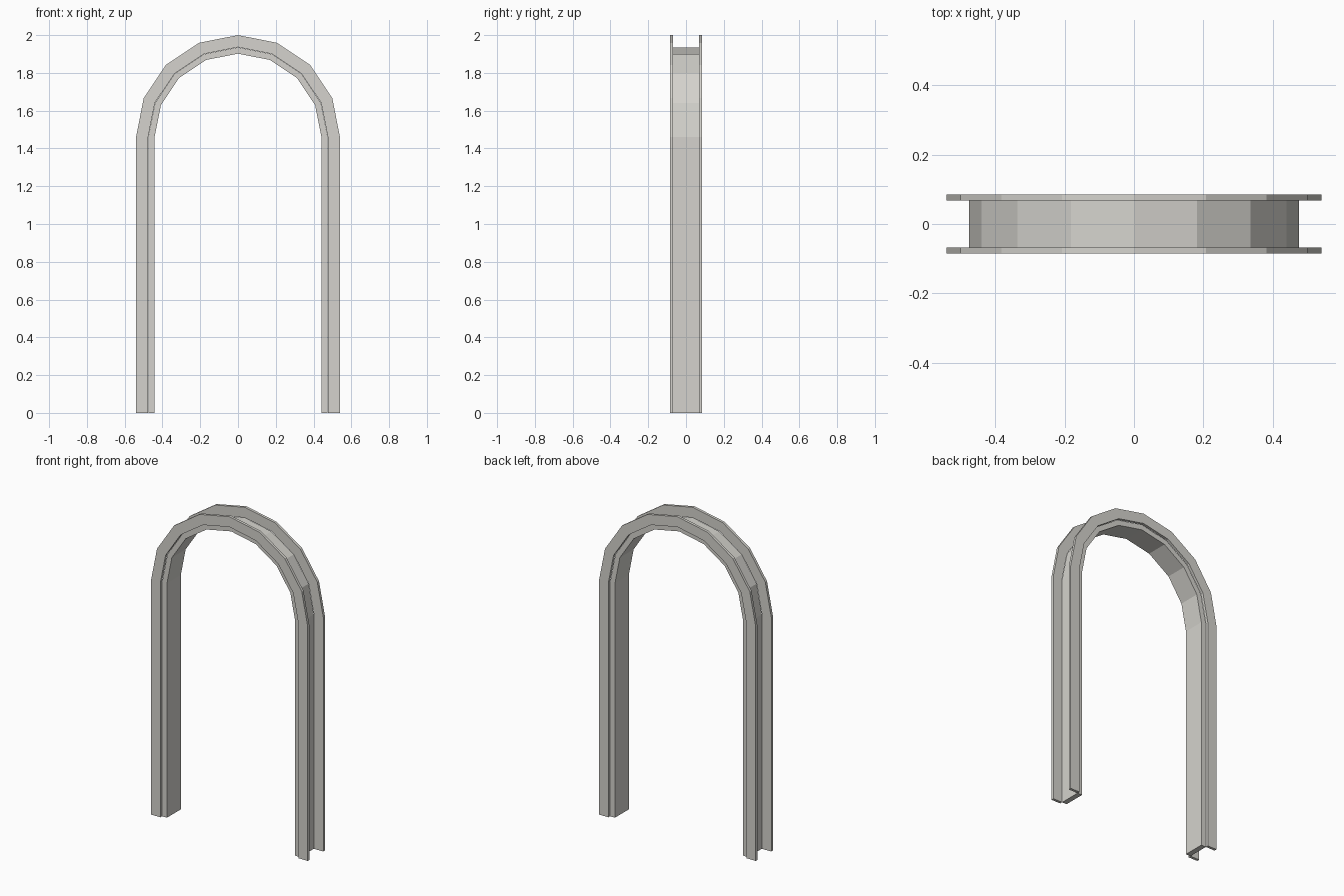
import bpy, bmesh, math

if "Cube" in bpy.data.objects:
    bpy.data.objects.remove(bpy.data.objects["Cube"])

SPRING = 1.46    # height where the arch starts
SEGMENTS = 8     # flat facets around the half circle

stone = bpy.data.materials.new("warm light grey")
stone.diffuse_color = (0.66, 0.65, 0.61, 1.0)
stone.use_nodes = True
stone.node_tree.nodes["Principled BSDF"].inputs["Base Color"].default_value = stone.diffuse_color


def arch_path(r):
    """Right foot, around the half circle, to the left foot (x, z)."""
    arc = [(r * math.cos(math.pi * i / SEGMENTS),
            SPRING + r * math.sin(math.pi * i / SEGMENTS))
           for i in range(SEGMENTS + 1)]
    return [(r, 0.0)] + arc + [(-r, 0.0)]


def arch_band(name, r_in, r_out, y0, y1):
    """Solid arched band with a rectangular section."""
    bm = bmesh.new()
    rings = []
    for (xi, zi), (xo, zo) in zip(arch_path(r_in), arch_path(r_out)):
        rings.append([bm.verts.new(c) for c in
                      ((xi, y0, zi), (xo, y0, zo), (xo, y1, zo), (xi, y1, zi))])
    for a, b in zip(rings, rings[1:]):
        for k in range(4):
            n = (k + 1) % 4
            bm.faces.new((a[k], a[n], b[n], b[k]))
    bm.faces.new(rings[0])
    bm.faces.new(rings[-1])
    bmesh.ops.recalc_face_normals(bm, faces=bm.faces)
    mesh = bpy.data.meshes.new(name)
    bm.to_mesh(mesh)
    bm.free()
    mesh.materials.append(stone)
    ob = bpy.data.objects.new(name, mesh)
    bpy.context.collection.objects.link(ob)
    return ob


# Inner lining of the doorway
arch_band("arch_lining", 0.442, 0.475, -0.068, 0.068)
# Trim on the front and back, standing proud of the lining
arch_band("front_trim", 0.476, 0.54, -0.085, -0.068)
arch_band("back_trim", 0.476, 0.54, 0.068, 0.085)
